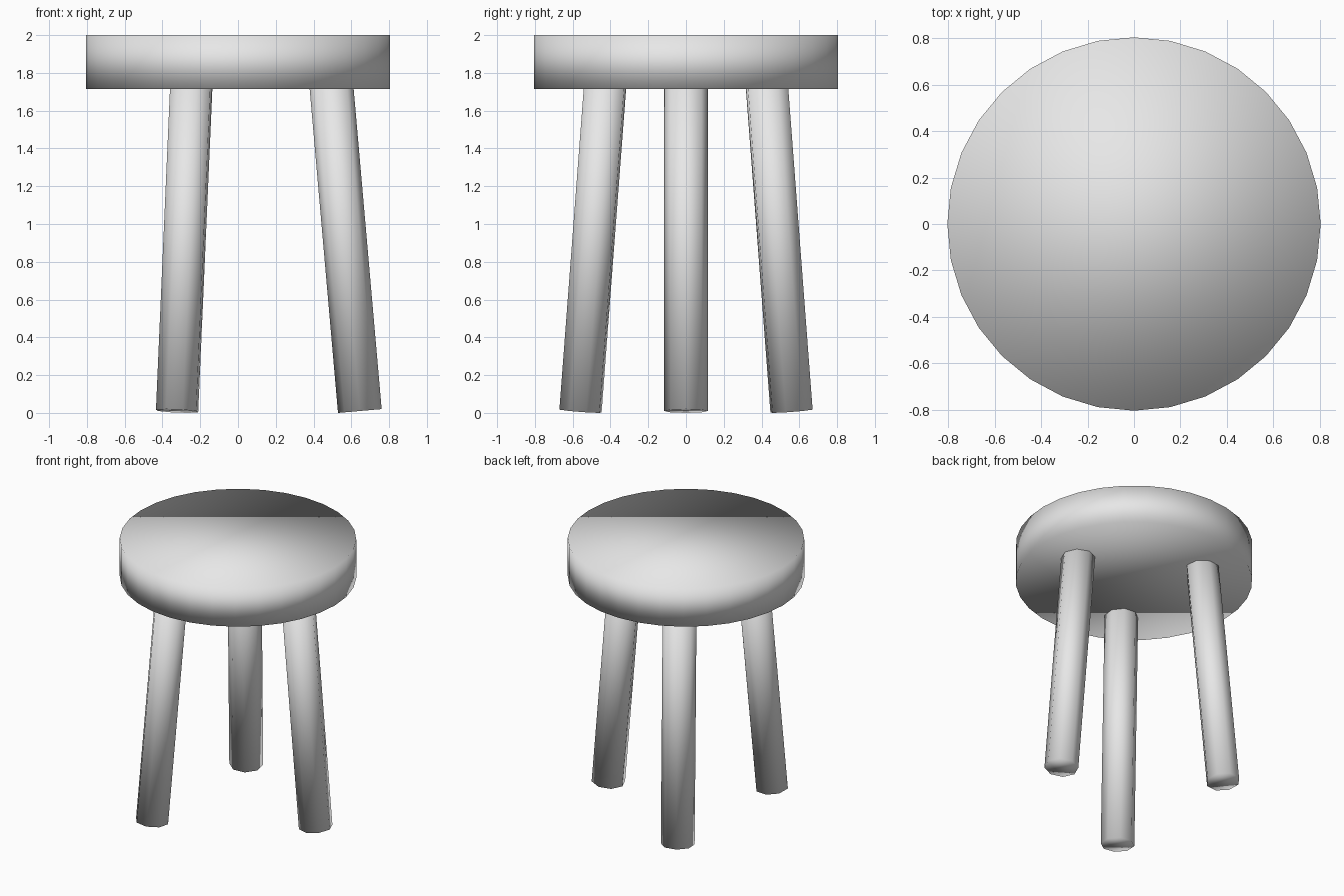
import bpy
from math import radians
from mathutils import Euler, Vector

default = bpy.data.objects.get("Cube")
if default:
    bpy.data.objects.remove(default, do_unlink=True)

# One plain grey for the whole stool
GREY = (0.8, 0.8, 0.8, 1.0)
grey = bpy.data.materials.new("light_grey")
grey.use_nodes = True
grey.diffuse_color = GREY
for node in grey.node_tree.nodes:
    if node.type == "BSDF_PRINCIPLED":
        node.inputs["Base Color"].default_value = GREY


def cylinder(name, sides, radius, depth, location, rotation=(0, 0, 0)):
    bpy.ops.mesh.primitive_cylinder_add(
        vertices=sides, radius=radius, depth=depth,
        location=location, rotation=rotation)
    part = bpy.context.object
    part.name = name
    part.data.materials.append(grey)
    bpy.ops.object.shade_smooth()
    return part


# Round seat
SEAT_RADIUS, SEAT_BOTTOM, SEAT_TOP = 0.805, 1.715, 2.0
cylinder("seat", 32, SEAT_RADIUS, SEAT_TOP - SEAT_BOTTOM,
         (0, 0, (SEAT_TOP + SEAT_BOTTOM) / 2))

# Three splayed legs, with their tops set into the seat
LEG_RADIUS, LEG_LENGTH, FOOT_SPREAD = 0.116, 1.8, 0.645
SPLAY = radians(5)
for name, angle in (("left_leg", 0), ("back_right_leg", 120),
                    ("front_right_leg", 240)):
    turn = Euler((0, -SPLAY, radians(angle)))
    foot = Vector((FOOT_SPREAD, 0, 0.01))
    foot.rotate(Euler((0, 0, radians(angle))))
    axis = Vector((0, 0, 1))
    axis.rotate(turn)
    cylinder(name, 8, LEG_RADIUS, LEG_LENGTH,
             foot + axis * LEG_LENGTH / 2, turn)
